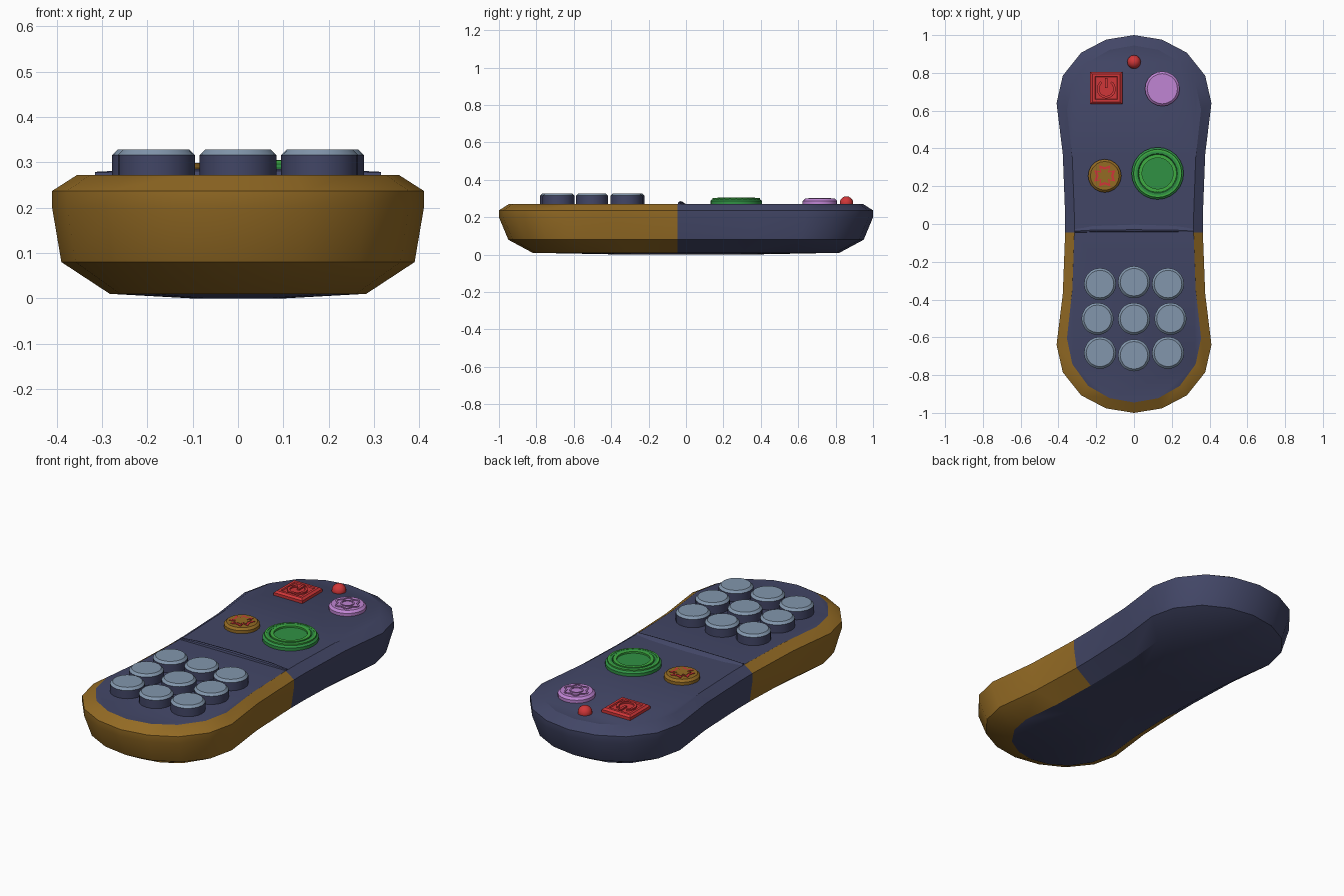
import bpy, bmesh, math
from math import cos, sin, pi

if "Cube" in bpy.data.objects:
    bpy.data.objects.remove(bpy.data.objects["Cube"])


def material(name, r, g, b):
    def linear(c):
        c /= 255
        return c / 12.92 if c < 0.04 else ((c + 0.055) / 1.055) ** 2.4
    colour = (linear(r), linear(g), linear(b), 1)
    m = bpy.data.materials.new(name)
    m.use_nodes = True
    m.diffuse_color = colour
    m.node_tree.nodes["Principled BSDF"].inputs["Base Color"].default_value = colour
    return m


NAVY = material("navy plastic", 66, 70, 102)
AMBER = material("amber grip", 148, 107, 36)
GREY = material("steel grey", 130, 150, 172)
GREEN = material("green", 48, 145, 68)
LIME = material("bright green", 62, 172, 66)
PURPLE = material("lilac", 192, 133, 212)
RED = material("red", 208, 54, 56)

TOP = 0.272
SPLIT = -0.045


def finish(name, bm, *mats):
    bmesh.ops.recalc_face_normals(bm, faces=bm.faces)
    mesh = bpy.data.meshes.new(name)
    bm.to_mesh(mesh)
    bm.free()
    for m in mats:
        mesh.materials.append(m)
    ob = bpy.data.objects.new(name, mesh)
    bpy.context.collection.objects.link(ob)
    bpy.ops.object.select_all(action='DESELECT')
    ob.select_set(True)
    bpy.context.view_layer.objects.active = ob
    bpy.ops.object.shade_smooth_by_angle(angle=math.radians(30))
    return ob


def loft(bm, rings, closed=False):
    """Skin rings of points; cap both ends, or join the last to the first."""
    loops = [[bm.verts.new(p) for p in ring] for ring in rings]
    pairs = list(zip(loops, loops[1:]))
    if closed:
        pairs.append((loops[-1], loops[0]))
    else:
        bm.faces.new(loops[0])
        bm.faces.new(loops[-1])
    for a, b in pairs:
        for i in range(len(a)):
            j = (i + 1) % len(a)
            bm.faces.new((a[i], a[j], b[j], b[i]))


def turned(name, x, y, profile, sides, *mats, rule=None, turn=0):
    """Stack of rings (radius, height above the top face)."""
    bm = bmesh.new()
    loft(bm, [[(x + r * cos(2 * pi * i / sides + turn), y + r * sin(2 * pi * i / sides + turn), TOP + z)
               for i in range(sides)] for r, z in profile])
    if rule:
        for f in bm.faces:
            f.material_index = rule(f, x, y)
    return finish(name, bm, *mats)


def band(name, x, y, outer, inner, z0, z1, mat):
    """Raised closed outline between two radius functions of angle."""
    n = 48
    rings = []
    for fn, z in ((outer, z0), (outer, z1), (inner, z1), (inner, z0)):
        rings.append([(x + fn(2 * pi * i / n) * cos(2 * pi * i / n),
                       y + fn(2 * pi * i / n) * sin(2 * pi * i / n), TOP + z) for i in range(n)])
    bm = bmesh.new()
    loft(bm, rings, closed=True)
    return finish(name, bm, mat)


def plate(name, points, z0, z1, mat):
    bm = bmesh.new()
    loft(bm, [[(px, py, TOP + z) for px, py in points] for z in (z0, z1)])
    return finish(name, bm, mat)


# Body: one quarter outline mirrored twice, lofted through tapering levels
quarter = [(0.365, 0.06), (0.377, 0.37), (0.41, 0.64), (0.377, 0.785), (0.28, 0.907), (0.148, 0.976)]
right_half = [(x, -y) for x, y in reversed(quarter)] + quarter
outline = [(0, -1)] + right_half + [(0, 1)] + [(-x, y) for x, y in reversed(right_half)]
levels = [(0.25, 0.3, 0), (0.69, 0.82, 0.01), (0.95, 0.95, 0.08), (1, 1, 0.2), (1, 1, 0.237), (0.866, 0.945, TOP)]
bm = bmesh.new()
loft(bm, [[(x * sx, y * sy, z) for x, y in outline] for sx, sy, z in levels])
bmesh.ops.bisect_plane(bm, geom=bm.verts[:] + bm.edges[:] + bm.faces[:], plane_co=(0, SPLIT, 0), plane_no=(0, 1, 0))
for f in bm.faces:
    c = f.calc_center_median()
    f.material_index = int(c.y < SPLIT and 0.012 < c.z < TOP - 0.002)
finish("body", bm, NAVY, AMBER)

# Divider ridge: gentle rise at the back, steep front, tapering to the ends
bm = bmesh.new()
section = [(0.012, -0.01), (-0.02, 0.011), (-0.03, 0.014), (-0.04, 0.01), (-0.047, -0.01)]
rings = []
for x, s in ((-0.315, 0.5), (-0.22, 0.85), (0, 1), (0.22, 0.85), (0.315, 0.5)):
    rings.append([(x, SPLIT + (y - SPLIT) * s, TOP + z * (s if z > 0 else 1)) for y, z in section])
loft(bm, rings)
finish("divider_ridge", bm, NAVY)

# Number pad: grey caps on navy stems
key_profile = [(0.085, -0.01), (0.085, 0.044), (0.073, 0.056)]
for row, (y, spread, shift) in enumerate(((-0.318, 0.18, 0.01), (-0.502, 0.193, 0), (-0.682, 0.18, -0.013))):
    for col in (-1, 0, 1):
        turned(f"number_key_{row * 3 + col + 2}", col * spread, y + (0 if col else shift), key_profile, 20, NAVY, GREY,
               rule=lambda f, x, y: int(f.calc_center_median().z > TOP + 0.045))

# Large green button with a raised ring
x, y = 0.125, 0.268
turned("green_button", x, y, [(0.138, -0.01), (0.138, 0.016), (0.12, 0.03), (0.105, 0.03), (0.1, 0.024)], 24, GREEN)
band("green_button_ring", x, y, lambda a: 0.1, lambda a: 0.082, 0.02, 0.033, LIME)
band("green_button_rim", x, y, lambda a: 0.127, lambda a: 0.117, 0.018, 0.0315, LIME)

# Lilac button with a gear outline and hub ring
x, y = 0.15, 0.716
turned("lilac_button", x, y, [(0.092, -0.01), (0.092, 0.016), (0.08, 0.027)], 20, PURPLE)
band("gear_outline", x, y, lambda a: 0.06 + 0.007 * cos(6 * a), lambda a: 0.052 + 0.007 * cos(6 * a), 0.02, 0.031, PURPLE)
band("gear_hub", x, y, lambda a: 0.034, lambda a: 0.027, 0.02, 0.031, PURPLE)

# Amber button with a red cross framed in amber
x, y = -0.155, 0.255
turned("amber_button", x, y, [(0.088, -0.01), (0.088, 0.016), (0.076, 0.027)], 20, AMBER)
for scale, height, mat, name in ((1, 0.03, RED, "red_cross"), (0.72, 0.032, AMBER, "amber_cross")):
    points = []
    for i in range(4):
        a = i * pi / 2
        for px, py in ((0.024, -0.024), (0.056, -0.03), (0.046, 0), (0.056, 0.03)):
            points.append((x + scale * (px * cos(a) - py * sin(a)), y + scale * (px * sin(a) + py * cos(a))))
    plate(name, points, 0.02, height, mat)

# Red square power button: stepped frame, open arc and bar
x, y = -0.147, 0.72
r2 = math.sqrt(2)
turned("power_button", x, y, [(0.085 * r2, -0.01), (0.085 * r2, 0.015), (0.074 * r2, 0.024),
                              (0.06 * r2, 0.024), (0.057 * r2, 0.018)], 4, RED, turn=pi / 4)
arc = [math.radians(125 + 290 * i / 20) for i in range(21)]
plate("power_arc", [(x + 0.05 * cos(a), y - 0.005 + 0.05 * sin(a)) for a in arc]
      + [(x + 0.037 * cos(a), y - 0.005 + 0.037 * sin(a)) for a in reversed(arc)], 0.01, 0.026, RED)
plate("power_bar", [(x + px, y + py) for px, py in ((-0.007, 0), (0.007, 0), (0.007, 0.052), (-0.007, 0.052))],
      0.01, 0.026, RED)

# Indicator lamp
bm = bmesh.new()
bmesh.ops.create_uvsphere(bm, u_segments=16, v_segments=10, radius=0.036)
bmesh.ops.translate(bm, verts=bm.verts, vec=(0, 0.858, TOP + 0.004))
finish("indicator_lamp", bm, RED)
